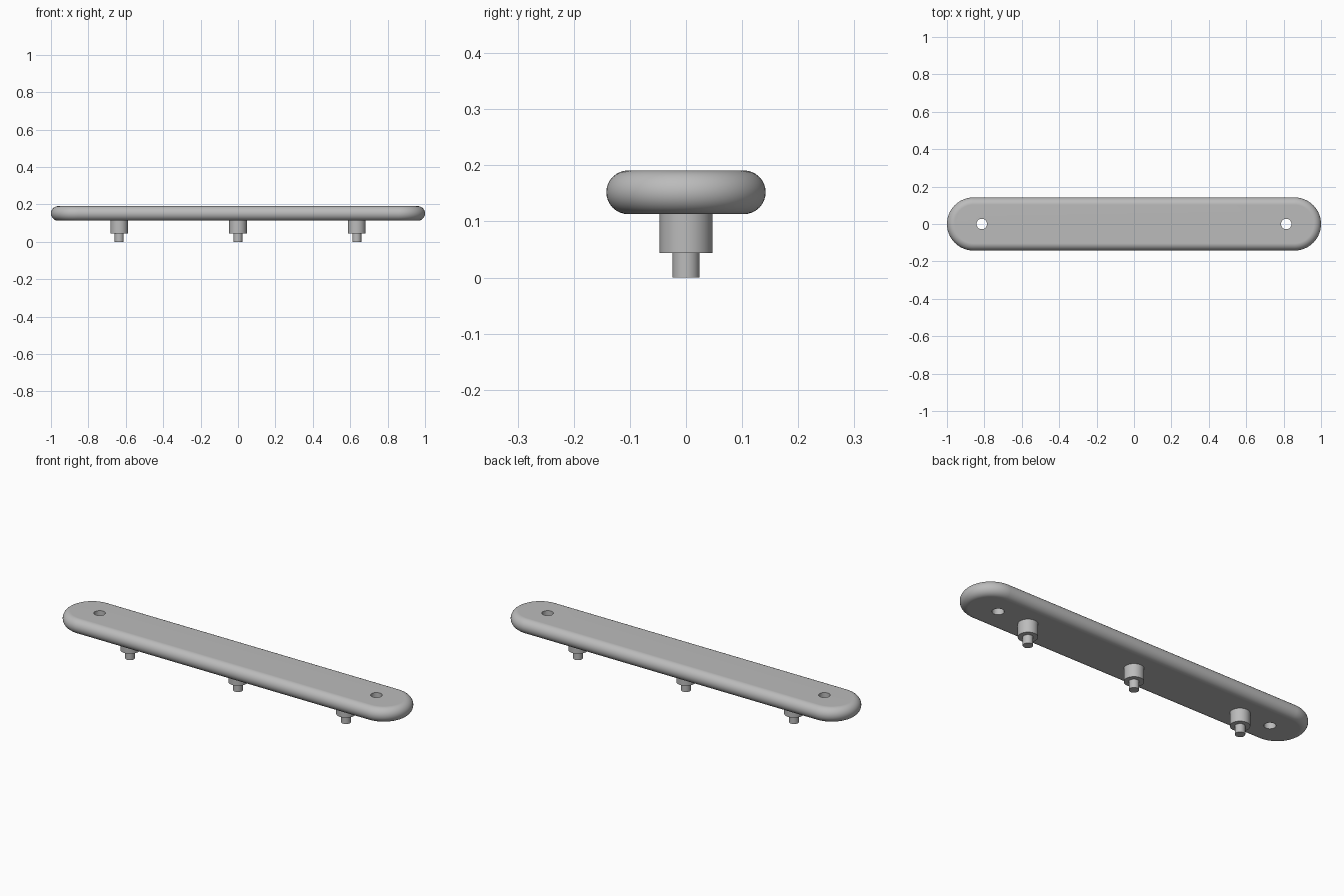
import bpy, bmesh, math

cube = bpy.data.objects.get("Cube")
if cube:
    bpy.data.objects.remove(cube, do_unlink=True)

# Key sizes
HALF_LEN, HALF_WIDTH = 1.0, 0.142
BAR_Z, EDGE = 0.152, 0.039
HOLE_X, HOLE_R = 0.814, 0.028
PEG_X = 0.635
PEG_PROFILE = [(0.024, 0), (0.024, 0.044), (0.047, 0.044), (0.047, 0.12)]

grey = bpy.data.materials.new("plain grey")
grey.use_nodes = True
colour = (0.5, 0.5, 0.5, 1)
grey.diffuse_color = colour
grey.node_tree.nodes["Principled BSDF"].inputs["Base Color"].default_value = colour


def loft(name, rings):
    """Skin a stack of equal rings and close both ends."""
    bm = bmesh.new()
    rows = [[bm.verts.new(p) for p in ring] for ring in rings]
    n = len(rows[0])
    for low, high in zip(rows, rows[1:]):
        for i in range(n):
            j = (i + 1) % n
            bm.faces.new((low[i], low[j], high[j], high[i]))
    bm.faces.new(rows[0][::-1])
    bm.faces.new(rows[-1])
    mesh = bpy.data.meshes.new(name)
    bm.to_mesh(mesh)
    bm.free()
    mesh.materials.append(grey)
    ob = bpy.data.objects.new(name, mesh)
    bpy.context.collection.objects.link(ob)
    return ob


def circle(r, z, x=0, n=48):
    return [(x + r * math.cos(math.tau * i / n), r * math.sin(math.tau * i / n), z)
            for i in range(n)]


def stadium(r, z, n=32):
    reach = HALF_LEN - HALF_WIDTH
    ring = []
    for side in (1, -1):
        for i in range(n + 1):
            a = math.pi * i / n - math.pi / 2
            ring.append((side * (reach + r * math.cos(a)), side * r * math.sin(a), z))
    return ring


def smooth(ob):
    bpy.ops.object.select_all(action='DESELECT')
    ob.select_set(True)
    bpy.context.view_layer.objects.active = ob
    bpy.ops.object.shade_smooth_by_angle(angle=math.radians(35))


# Long bar with fully rounded rim
angles = [math.pi * i / 16 - math.pi / 2 for i in range(17)]
bar = loft("bar", [stadium(HALF_WIDTH - EDGE + EDGE * math.cos(a), BAR_Z + EDGE * math.sin(a))
                   for a in angles])

# Screw holes through both ends
for side, label in ((1, "left"), (-1, "right")):
    cutter = loft(label + "_hole_cutter",
                  [circle(HOLE_R, 0.05, side * HOLE_X), circle(HOLE_R, 0.25, side * HOLE_X)])
    cutter.hide_render = True
    cutter.hide_set(True)
    cut = bar.modifiers.new(label + "_hole", 'BOOLEAN')
    cut.operation = 'DIFFERENCE'
    cut.solver = 'EXACT'
    cut.object = cutter
bpy.context.view_layer.objects.active = bar
for name in [m.name for m in bar.modifiers]:
    bpy.ops.object.modifier_apply(modifier=name)
for ob in [o for o in bpy.data.objects if o.name.endswith("_hole_cutter")]:
    bpy.data.objects.remove(ob, do_unlink=True)
smooth(bar)
flat = bar.modifiers.new("flat_caps", 'WEIGHTED_NORMAL')
flat.keep_sharp = True

# Stepped pegs underneath
for x, label in ((PEG_X, "left"), (0, "middle"), (-PEG_X, "right")):
    peg = loft(label + "_peg", [circle(r, z) for r, z in PEG_PROFILE])
    peg.location.x = x
    smooth(peg)
